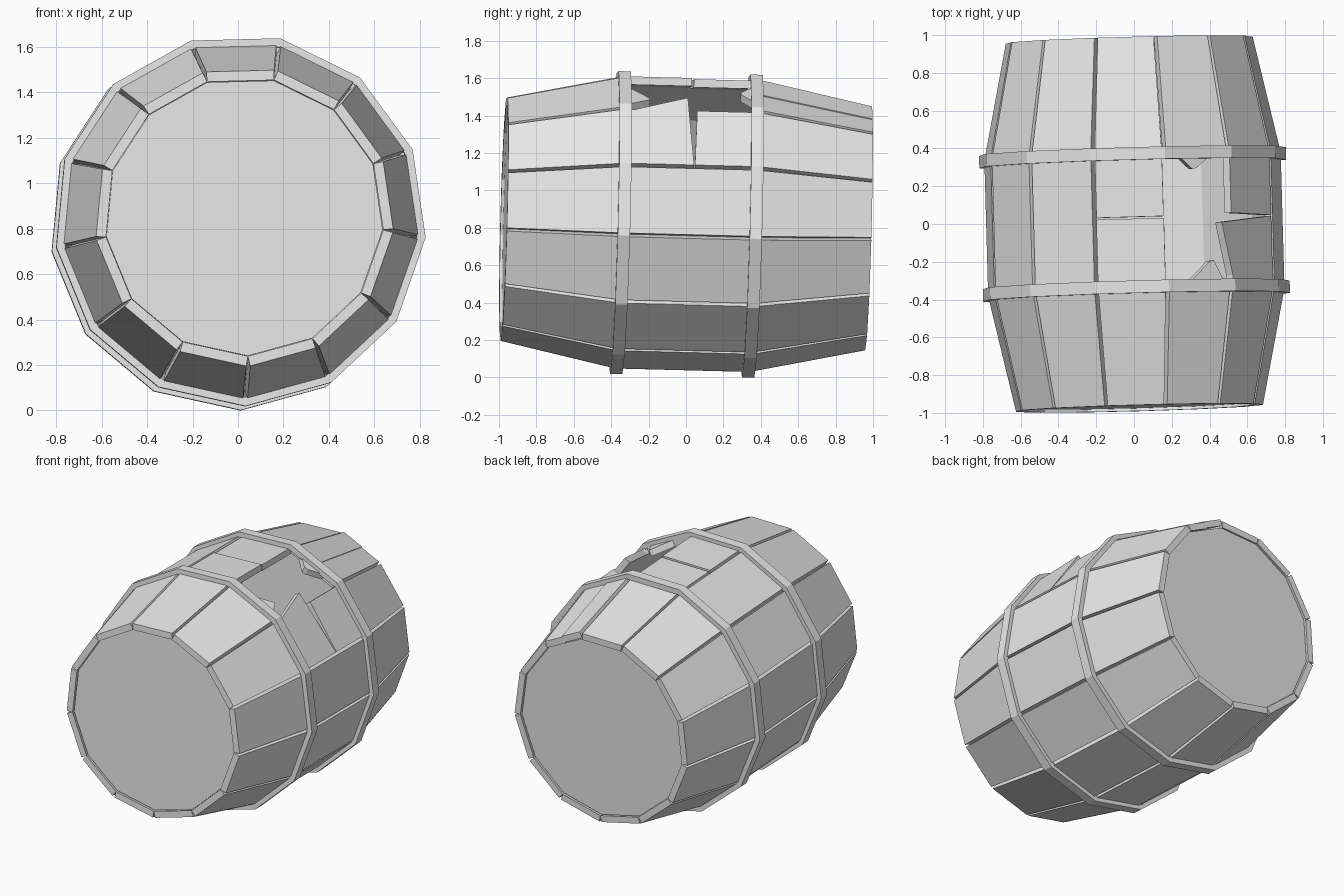
import bpy, bmesh, math
from mathutils import Matrix, Vector

old = bpy.data.objects.get("Cube")
if old:
    bpy.data.objects.remove(old)

SIDES = 13
STEP = 2 * math.pi / SIDES
START = math.radians(-88.5)
END, KNEE = 0.975, 0.36          # stave half length and bend position
R_END, R_MID = 0.66, 0.792       # corner radii at the ends and the belly
THICK, GAP = 0.045, 0.055

# The barrel lies along y, very slightly skewed
POSE = (Matrix.Translation((0, 0, 0.828)) @ Matrix.Rotation(0.028, 4, 'Z')
        @ Matrix.Rotation(-0.026, 4, 'X'))

grey = bpy.data.materials.new("plain_grey")
grey.use_nodes = True
grey.diffuse_color = (0.8, 0.8, 0.8, 1)
grey.node_tree.nodes["Principled BSDF"].inputs["Base Color"].default_value = (0.8, 0.8, 0.8, 1)


def finish(name, bm):
    bmesh.ops.recalc_face_normals(bm, faces=bm.faces)
    bm.transform(POSE)
    mesh = bpy.data.meshes.new(name)
    bm.to_mesh(mesh)
    bm.free()
    mesh.materials.append(grey)
    obj = bpy.data.objects.new(name, mesh)
    bpy.context.collection.objects.link(obj)
    return obj


def corner(k, r, y):
    a = START + k * STEP
    return Vector((r * math.cos(a), y, r * math.sin(a)))


def radius(y):
    t = max(0, (abs(y) - KNEE) / (END - KNEE))
    return R_MID + (R_END - R_MID) * t


def on_side(k, y, u, depth):
    r = radius(y) - depth
    return corner(k, r, y).lerp(corner(k + 1, r, y), u)


def panel(name, k, rows, lift=0.0):
    """Plank on side k; each row gives (y, u) for its two edges."""
    bm = bmesh.new()
    rings = []
    for (ya, ua), (yb, ub) in rows:
        def narrow(u):
            return 0.5 + (u - 0.5) * (1 - GAP)
        pts = [on_side(k, ya, narrow(ua), -lift), on_side(k, yb, narrow(ub), -lift),
               on_side(k, yb, ub, THICK - lift), on_side(k, ya, ua, THICK - lift)]
        rings.append([bm.verts.new(p) for p in pts])
    for a, b in zip(rings, rings[1:]):
        for i in range(4):
            j = (i + 1) % 4
            bm.faces.new((a[i], a[j], b[j], b[i]))
    bm.faces.new(rings[0])
    bm.faces.new(rings[-1])
    return finish(name, bm)


def straight(*ys, u0=0, u1=1):
    return [((y, u0), (y, u1)) for y in ys]


# Whole staves
TOP, MISSING, CRACKED = 6, 5, 4
for k in range(SIDES):
    if k not in (TOP, MISSING, CRACKED):
        panel(f"stave_{k + 1}", k, straight(-END, -KNEE, KNEE, END))

# Top stave, snapped in two
panel("top_stave_front", TOP, straight(-END, -KNEE, 0.008))
panel("top_stave_back", TOP, straight(0.018, KNEE, END), lift=-0.006)

# Cracked stave beside the hole
panel("cracked_stave_front", CRACKED,
      straight(-END, -KNEE, -0.3) + [((0.015, 0), (-0.02, 1.24))])
panel("cracked_stave_back", CRACKED, [((0.02, 0), (0.03, 1))] + straight(KNEE, END))

# Broken-out stave: front stub, split back stub and splinters
panel("broken_stave_front", MISSING, straight(-END, -KNEE, -0.32))
panel("broken_stave_back_low", MISSING, straight(0.34, KNEE, END, u1=0.5))
panel("broken_stave_back_high", MISSING, straight(0.34, KNEE, END, u0=0.5), lift=0.006)
panel("front_splinter", MISSING,
      [((-0.33, 0.1), (-0.33, 0.65)), ((-0.22, 0.26), (-0.225, 0.32))])
panel("back_splinter", MISSING,
      [((0.27, 0.5), (0.265, 0.57)), ((0.34, 0.25), (0.34, 0.8))])


# Hoops
def hoop(name, y, outer=0.819, inner=0.78, half=0.033):
    bm = bmesh.new()
    loops = [[bm.verts.new(corner(k, r, y + d)) for k in range(SIDES)]
             for r, d in ((outer, -half), (outer, half), (inner, half), (inner, -half))]
    for i in range(4):
        a, b = loops[i], loops[(i + 1) % 4]
        for k in range(SIDES):
            n = (k + 1) % SIDES
            bm.faces.new((a[k], a[n], b[n], b[k]))
    finish(name, bm)


# Recessed end lids
def lid(name, y, r=0.613, half=0.015):
    bm = bmesh.new()
    a, b = [[bm.verts.new(corner(k, r, y + d)) for k in range(SIDES)] for d in (-half, half)]
    bm.faces.new(a)
    bm.faces.new(b)
    for k in range(SIDES):
        n = (k + 1) % SIDES
        bm.faces.new((a[k], a[n], b[n], b[k]))
    finish(name, bm)


for side, label in ((-1, "front"), (1, "back")):
    hoop(f"{label}_hoop", side * 0.353)
    lid(f"{label}_lid", side * 0.945)
